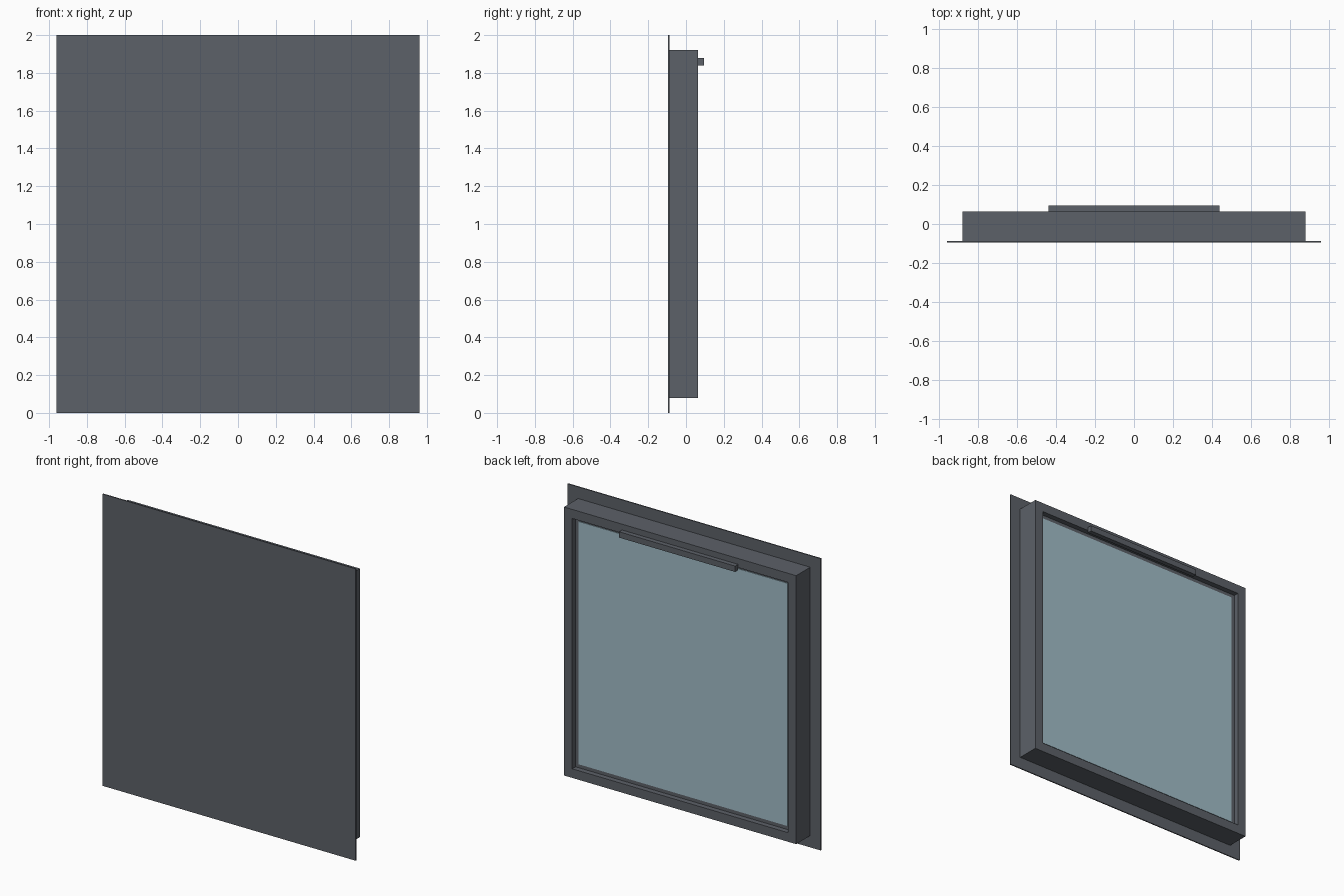
import bpy
import bmesh
from mathutils import Vector

cube = bpy.data.objects.get("Cube")
if cube:
    bpy.data.objects.remove(cube, do_unlink=True)


def make_material(name, colour):
    mat = bpy.data.materials.new(name)
    mat.use_nodes = True
    mat.diffuse_color = colour
    mat.node_tree.nodes["Principled BSDF"].inputs["Base Color"].default_value = colour
    return mat


def box(name, low, high, mat, recess=None):
    """Box between two corners; recess = (border, depth) sinks a pocket in its back."""
    low, high = Vector(low), Vector(high)
    bm = bmesh.new()
    bmesh.ops.create_cube(bm, size=1)
    for v in bm.verts:
        v.co = (low + high) / 2 + v.co * (high - low)
    if recess:
        border, depth = recess
        bm.normal_update()
        back = max(bm.faces, key=lambda f: f.normal.y)
        bmesh.ops.inset_region(bm, faces=[back], thickness=border)
        pocket = bmesh.ops.extrude_face_region(bm, geom=[back])["geom"]
        verts = [g for g in pocket if isinstance(g, bmesh.types.BMVert)]
        bmesh.ops.translate(bm, verts=verts, vec=(0, -depth, 0))
        if back.is_valid:
            bmesh.ops.delete(bm, geom=[back], context='FACES_ONLY')
        bmesh.ops.recalc_face_normals(bm, faces=bm.faces)
    mesh = bpy.data.meshes.new(name)
    bm.to_mesh(mesh)
    bm.free()
    mesh.materials.append(mat)
    obj = bpy.data.objects.new(name, mesh)
    bpy.context.collection.objects.link(obj)
    return obj


grey = make_material("slate grey metal", (0.107, 0.119, 0.138, 1))
blue = make_material("pale blue glass", (0.36, 0.51, 0.58, 1))

FRONT, PLATE_BACK, BACK = -0.096, -0.088, 0.064
BORDER, DEPTH = 0.088, 0.036

# Thin flange plate covering the whole front
box("flange_plate", (-0.96, FRONT, 0), (0.96, PLATE_BACK, 2), grey)

# Deep window frame with a recessed opening at the back
box("window_frame", (-0.88, PLATE_BACK, 0.08), (0.88, BACK, 1.92), grey, (BORDER, DEPTH))

# Glass pane lying in the recess
half = 0.88 - BORDER
box("glass_pane", (-half, BACK - DEPTH, 0.08 + BORDER),
    (half, BACK - DEPTH + 0.004, 1.92 - BORDER), blue)

# Long grab bar on the top rail
box("handle_bar", (-0.44, BACK, 1.84), (0.44, -FRONT, 1.88), grey)
